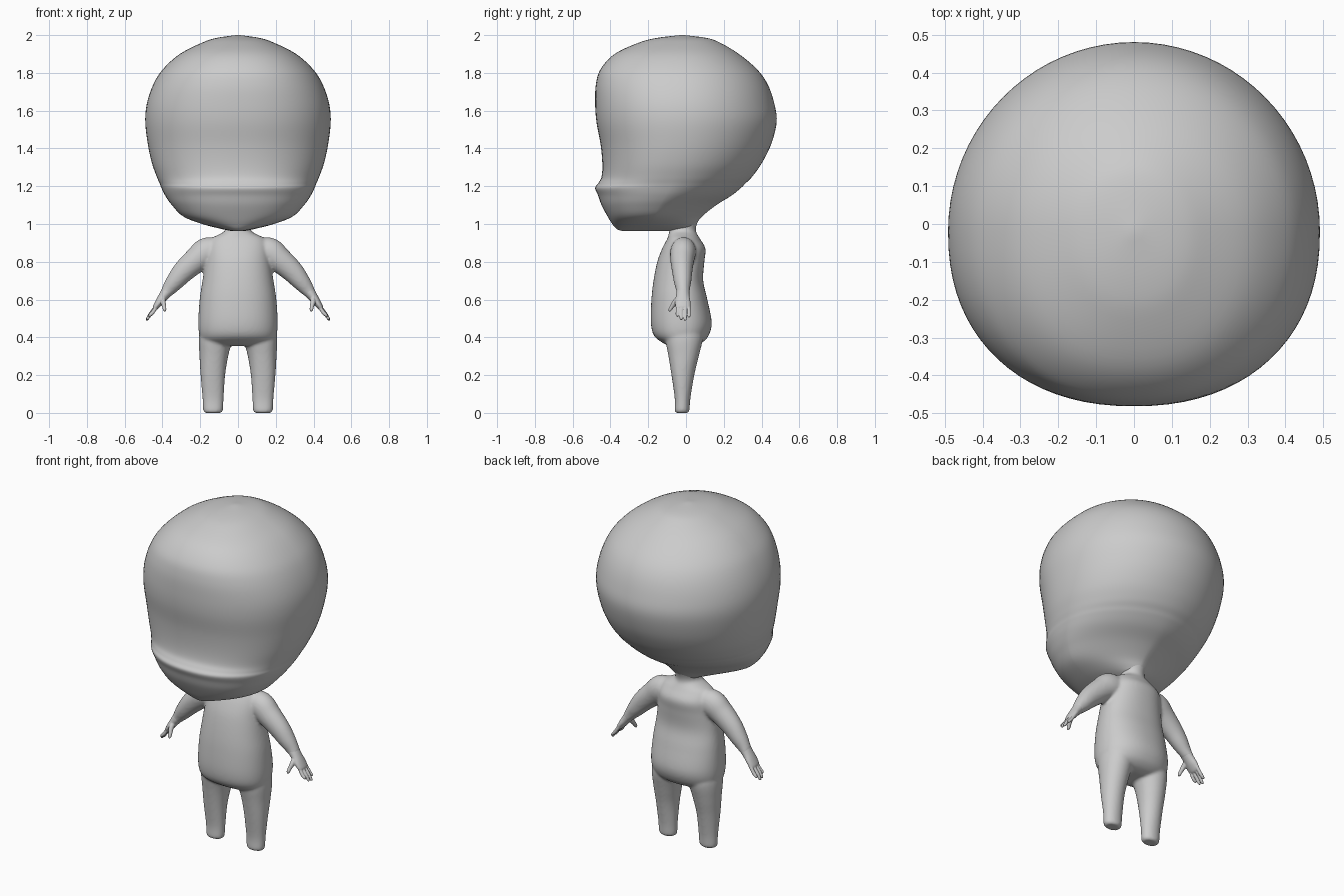
import bpy
import bmesh
from math import sin, cos, pi
from mathutils import Vector

cube = bpy.data.objects.get("Cube")
if cube:
    bpy.data.objects.remove(cube, do_unlink=True)

skin = bpy.data.materials.new("plain grey")
skin.use_nodes = True
GREY = (0.6, 0.6, 0.6, 1)
skin.diffuse_color = GREY
skin.node_tree.nodes["Principled BSDF"].inputs["Base Color"].default_value = GREY


def spline(rows, steps):
    """Catmull-Rom interpolation through rows of equal length."""
    out = []
    for i in range(len(rows) - 1):
        a, b, c, d = (rows[min(max(i + k, 0), len(rows) - 1)] for k in (-1, 0, 1, 2))
        for s in range(steps):
            t = s / steps
            out.append([0.5 * (2 * q + (r - p) * t + (2 * p - 5 * q + 4 * r - u) * t * t
                               + (3 * q - p - 3 * r + u) * t ** 3)
                        for p, q, r, u in zip(a, b, c, d)])
    return out + [list(rows[-1])]


def skin_rings(bm, rings):
    """Bridge closed rings of points and cap both ends."""
    loops = [[bm.verts.new(p) for p in ring] for ring in rings]
    n = len(loops[0])
    for lo, hi in zip(loops, loops[1:]):
        for i in range(n):
            j = (i + 1) % n
            bm.faces.new((lo[i], lo[j], hi[j], hi[i]))
    bm.faces.new(loops[0][::-1])
    bm.faces.new(loops[-1])


def power(v, e):
    return (1 if v >= 0 else -1) * abs(v) ** (2 / e)


def stack(bm, rows, sides=64, steps=5):
    """Upright loft; row = z, centre x, half width, front y, widest y, back y, back roundness."""
    rings = []
    for z, x, w, front, mid, back, e in spline(rows, steps):
        ring = []
        for k in range(sides):
            a = 2 * pi * k / sides
            c, s = cos(a), sin(a)
            f = e if s > 0 else 2.25
            reach = back - mid if s > 0 else mid - front
            ring.append((x + w * power(c, f), mid + reach * power(s, f), z))
        rings.append(ring)
    skin_rings(bm, rings)


def limb(bm, rows, sides=20, steps=5):
    """Tube along a path; row = x, y, z, depth radius along y, radius across."""
    pts = spline(rows, steps)
    rings = []
    for i, (x, y, z, ry, rn) in enumerate(pts):
        p, q = pts[max(i - 1, 0)], pts[min(i + 1, len(pts) - 1)]
        along = Vector(q[:3]) - Vector(p[:3])
        across = along.cross(Vector((0, 1, 0))).normalized()
        depth = across.cross(along).normalized()
        rings.append([Vector((x, y, z)) + across * rn * cos(2 * pi * k / sides)
                      + depth * ry * sin(2 * pi * k / sides) for k in range(sides)])
    skin_rings(bm, rings)


def mirror_copy(bm):
    copy = bmesh.ops.duplicate(bm, geom=bm.verts[:] + bm.edges[:] + bm.faces[:])["geom"]
    for v in copy:
        if isinstance(v, bmesh.types.BMVert):
            v.co.x *= -1


def finish(name, bm):
    bmesh.ops.recalc_face_normals(bm, faces=bm.faces[:])
    for f in bm.faces:
        f.smooth = True
    mesh = bpy.data.meshes.new(name)
    bm.to_mesh(mesh)
    bm.free()
    mesh.materials.append(skin)
    ob = bpy.data.objects.new(name, mesh)
    bpy.context.collection.objects.link(ob)
    return ob


def fuse(ob, voxel, repeats):
    """Merge overlapping volumes into one soft skin."""
    mod = ob.modifiers.new("merge", "REMESH")
    mod.mode = "VOXEL"
    mod.voxel_size = voxel
    mod.use_smooth_shade = True
    mod = ob.modifiers.new("soften", "SMOOTH")
    mod.factor = 0.5
    mod.iterations = repeats


# Head: big dome, flat face, ridge above the chin, underside rising to the back
bm = bmesh.new()
stack(bm, [
    (.962, 0, .03, -.33, -.2, -.07, 2),
    (.972, 0, .08, -.365, -.2, .03, 1.8),
    (1, 0, .19, -.39, -.19, .055, 1.6),
    (1.04, 0, .29, -.415, -.17, .085, 1.5),
    (1.1, 0, .35, -.447, -.14, .16, 1.6),
    (1.15, 0, .385, -.465, -.11, .24, 1.75),
    (1.19, 0, .405, -.481, -.09, .29, 1.85),
    (1.215, 0, .415, -.465, -.08, .315, 1.9),
    (1.25, 0, .43, -.447, -.07, .35, 1.95),
    (1.32, 0, .455, -.443, -.05, .4, 2),
    (1.42, 0, .477, -.452, -.03, .45, 2),
    (1.54, 0, .491, -.474, -.02, .48, 2),
    (1.64, 0, .482, -.481, -.02, .467, 2),
    (1.74, 0, .448, -.477, -.02, .432, 2),
    (1.82, 0, .397, -.452, -.02, .375, 2),
    (1.9, 0, .308, -.378, -.02, .28, 2),
    (1.96, 0, .19, -.25, -.02, .18, 2),
    (1.985, 0, .115, -.155, -.02, .11, 2),
    (2, 0, .01, -.03, -.02, -.01, 2),
], sides=80)
finish("head", bm)

# Legs and arms, built on one side and mirrored
bm = bmesh.new()
stack(bm, [
    (0, .132, .042, -.055, -.02, .01, 2),
    (.012, .132, .052, -.06, -.02, .018, 2),
    (.08, .132, .056, -.06, -.02, .024, 2),
    (.2, .133, .065, -.077, -.02, .044, 2),
    (.3, .128, .076, -.093, -.01, .068, 2),
    (.4, .118, .089, -.11, -.01, .09, 2),
    (.48, .11, .08, -.1, -.01, .08, 2),
], sides=32)
limb(bm, [
    (.08, -.01, .86, .06, .06),
    (.16, -.015, .852, .068, .078),
    (.22, -.02, .81, .063, .068),
    (.287, -.02, .75, .054, .059),
    (.335, -.018, .694, .046, .048),
    (.37, -.016, .65, .036, .036),
    (.39, -.016, .623, .035, .026),
], sides=32)
mirror_copy(bm)

# Torso with round belly and seat, sloping shoulders and short neck
stack(bm, [
    (.355, 0, .14, -.09, -.02, .04, 2),
    (.372, 0, .185, -.125, -.02, .085, 2.1),
    (.41, 0, .204, -.17, -.02, .12, 2.2),
    (.48, 0, .21, -.186, -.02, .136, 2.2),
    (.6, 0, .203, -.183, -.02, .113, 2.2),
    (.7, 0, .188, -.172, -.02, .091, 2.2),
    (.8, 0, .173, -.152, -.02, .097, 2.2),
    (.87, 0, .164, -.126, -.02, .103, 2.2),
    (.92, 0, .145, -.1, -.02, .075, 2),
    (.945, 0, .1, -.092, -.02, .06, 2),
    (.965, 0, .069, -.088, -.02, .052, 2),
    (1, 0, .067, -.088, -.02, .058, 2),
    (1.06, 0, .09, -.1, -.02, .085, 2),
])
fuse(finish("body", bm), .008, 6)

# Hands: flat palm, four fingers and a thumb
bm = bmesh.new()
limb(bm, [
    (.37, -.016, .65, .034, .033),
    (.395, -.017, .617, .036, .026),
    (.418, -.017, .585, .041, .021),
    (.437, -.016, .558, .038, .015),
    (.443, -.016, .549, .025, .008),
])
for y, tip in ((-.046, .508), (-.026, .492), (-.004, .488), (.016, .505)):
    reach = (.56 - tip) * .65
    limb(bm, [
        (.428, y * .9, .568, .009, .01),
        (.436 + reach * .5, y, .53, .009, .01),
        (.434 + reach, y, tip + .008, .008, .008),
        (.438 + reach, y, tip, .004, .004),
    ], sides=12)
limb(bm, [
    (.398, -.03, .612, .018, .016),
    (.397, -.056, .588, .015, .014),
    (.391, -.074, .563, .011, .011),
    (.388, -.085, .545, .009, .009),
    (.387, -.088, .537, .004, .004),
], sides=12)
mirror_copy(bm)
fuse(finish("hands", bm), .0035, 2)
